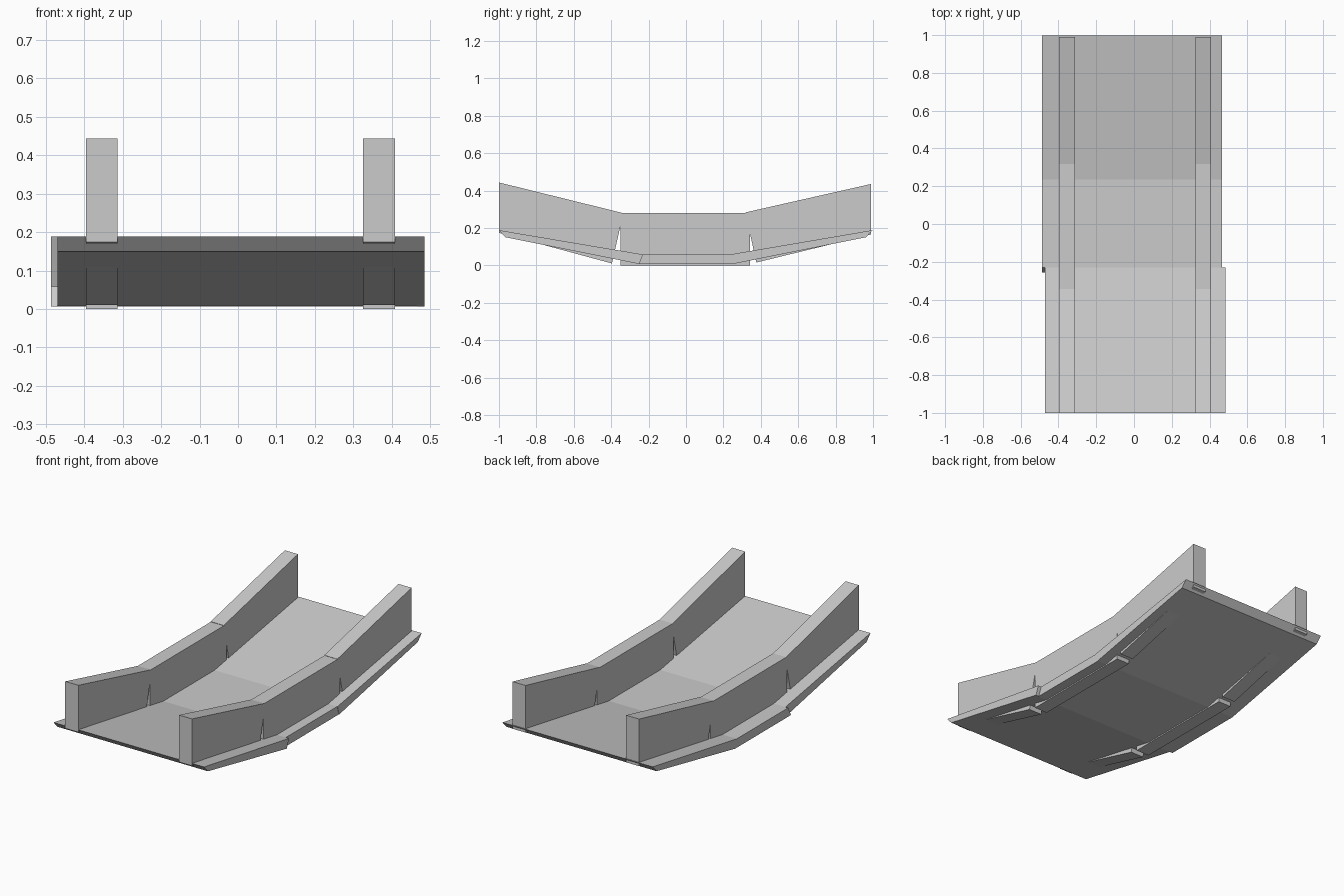
import bpy, bmesh

if "Cube" in bpy.data.objects:
    bpy.data.objects.remove(bpy.data.objects["Cube"])


def extrude_profile(name, profile, x0, x1):
    """Extrude a (y, z) side profile from x0 to x1."""
    bm = bmesh.new()
    face = bm.faces.new([bm.verts.new((x0, y, z)) for y, z in profile])
    ext = bmesh.ops.extrude_face_region(bm, geom=[face])
    verts = [v for v in ext["geom"] if isinstance(v, bmesh.types.BMVert)]
    bmesh.ops.translate(bm, verts=verts, vec=(x1 - x0, 0, 0))
    bmesh.ops.recalc_face_normals(bm, faces=bm.faces)
    mesh = bpy.data.meshes.new(name)
    bm.to_mesh(mesh)
    bm.free()
    obj = bpy.data.objects.new(name, mesh)
    bpy.context.collection.objects.link(obj)


# Deck: flat middle and two rising slabs, the front one slightly offset
deck = {
    "front_deck": ([(-1.0, 0.188), (-0.23, 0.058), (-0.25, 0.007), (-0.965, 0.15)], -0.47, 0.485),
    "middle_deck": ([(-0.23, 0.058), (0.235, 0.058), (0.25, 0.007), (-0.256, 0.007)], -0.487, 0.465),
    "back_deck": ([(0.235, 0.058), (0.997, 0.188), (0.962, 0.15), (0.25, 0.007)], -0.487, 0.467),
}
for name, (profile, x0, x1) in deck.items():
    extrude_profile(name, profile, x0, x1)

# Side rails: three boards per side, leaving wedge gaps at the bends
rails = {
    "front_rail": [(-1.0, 0.443), (-0.335, 0.279), (-0.396, 0.01), (-1.0, 0.174)],
    "middle_rail": [(-0.35, 0.281), (0.343, 0.281), (0.343, 0.0), (-0.35, 0.0)],
    "back_rail": [(0.318, 0.283), (0.99, 0.435), (0.99, 0.165), (0.376, 0.015)],
}
for side, x0, x1 in (("left", -0.396, -0.313), ("right", 0.325, 0.408)):
    for name, profile in rails.items():
        extrude_profile(f"{side}_{name}", profile, x0, x1)
